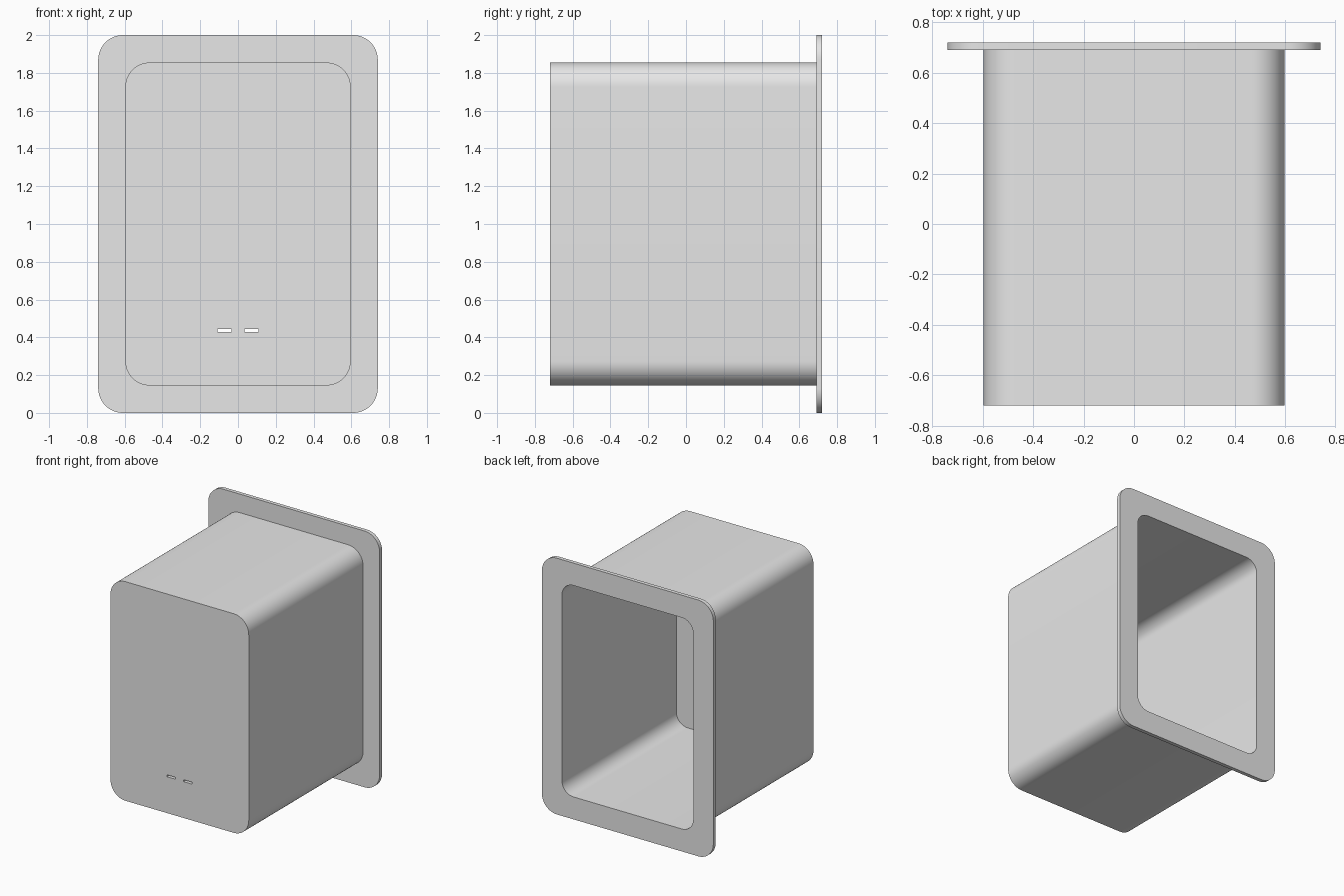
import bpy, bmesh, math
from mathutils import Vector

cube = bpy.data.objects.get("Cube")
if cube:
    bpy.data.objects.remove(cube, do_unlink=True)

grey = bpy.data.materials.new("light grey")
grey.use_nodes = True
colour = (0.8, 0.8, 0.8, 1)
grey.diffuse_color = colour
grey.node_tree.nodes["Principled BSDF"].inputs["Base Color"].default_value = colour

WALL, DEPTH, MID = 0.03, 0.72, 1.0


def rounded_loop(bm, half_w, half_h, radius, y, steps=12):
    """Ring of vertices around a rounded rectangle facing the y axis."""
    ring = []
    for corner, (sx, sz) in enumerate([(1, 1), (-1, 1), (-1, -1), (1, -1)]):
        for i in range(steps + 1):
            a = math.pi / 2 * (corner + i / steps)
            x = sx * (half_w - radius) + radius * math.cos(a)
            z = MID + sz * (half_h - radius) + radius * math.sin(a)
            ring.append(bm.verts.new((x, y, z)))
    return ring


def make_object(name, bm):
    bmesh.ops.recalc_face_normals(bm, faces=bm.faces)
    mesh = bpy.data.meshes.new(name)
    bm.to_mesh(mesh)
    bm.free()
    mesh.materials.append(grey)
    obj = bpy.data.objects.new(name, mesh)
    bpy.context.collection.objects.link(obj)
    return obj


# Hollow box with a flange round its open back: one lofted shell
box = (0.597, 0.855, 0.13)
rim = (0.74, 1.0, 0.13)
cavity = tuple(v - WALL for v in box)
sections = [(box, -DEPTH), (box, DEPTH - WALL), (rim, DEPTH - WALL),
            (rim, DEPTH), (cavity, DEPTH), (cavity, WALL - DEPTH)]
bm = bmesh.new()
rings = [rounded_loop(bm, *size, y) for size, y in sections]
for a, b in zip(rings, rings[1:]):
    for i in range(len(a)):
        j = (i + 1) % len(a)
        bm.faces.new((a[i], a[j], b[j], b[i]))
bm.faces.new(rings[0])
bm.faces.new(rings[-1])
housing = make_object("flanged_housing", bm)

# Two narrow slots through the front wall
bm = bmesh.new()
for side in (-1, 1):
    slot = bmesh.ops.create_cube(bm, size=1)["verts"]
    bmesh.ops.scale(bm, vec=(0.074, 0.15, 0.015), verts=slot)
    bmesh.ops.translate(bm, vec=Vector((side * 0.072, -DEPTH, 0.436)), verts=slot)
cutter = make_object("slot_cutter", bm)
cutter.hide_render = True

cut = housing.modifiers.new("slots", "BOOLEAN")
cut.operation = "DIFFERENCE"
cut.solver = "EXACT"
cut.object = cutter

bpy.ops.object.select_all(action="DESELECT")
housing.select_set(True)
bpy.context.view_layer.objects.active = housing
bpy.ops.object.modifier_apply(modifier=cut.name)
bpy.data.objects.remove(cutter, do_unlink=True)
bpy.ops.object.shade_smooth_by_angle(angle=math.radians(30))
